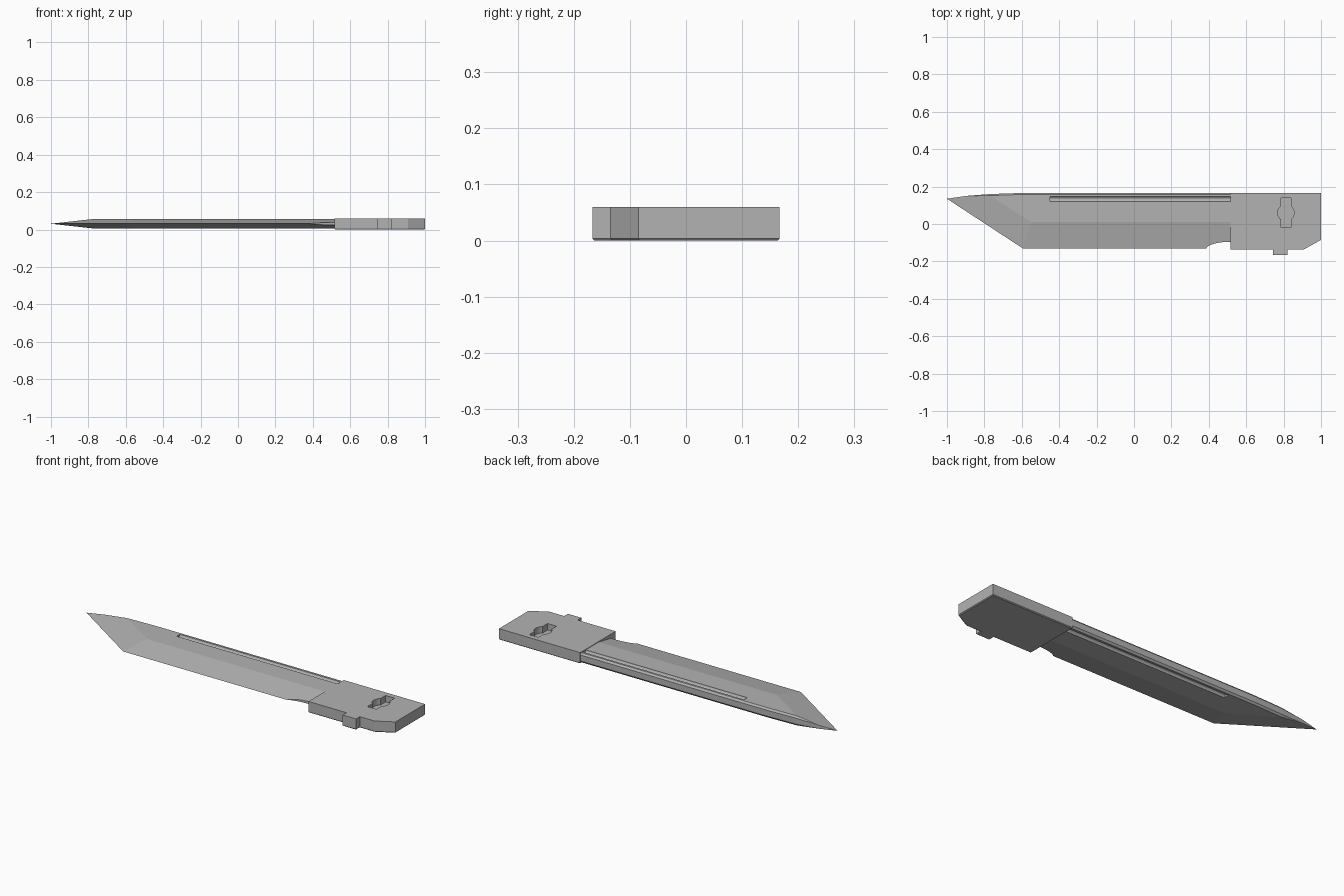
import bpy, bmesh, math
from mathutils import Vector

cube = bpy.data.objects.get("Cube")
if cube:
    bpy.data.objects.remove(cube, do_unlink=True)

steel = bpy.data.materials.new("grey steel")
steel.use_nodes = True
GREY = (0.45, 0.45, 0.45, 1)
steel.diffuse_color = GREY
steel.node_tree.nodes["Principled BSDF"].inputs["Base Color"].default_value = GREY

MID = 0.031    # height of the blade's central plane
HALF = 0.026   # half thickness of the blade
TOP = 0.06     # tang thickness


def add_object(name, bm):
    bmesh.ops.recalc_face_normals(bm, faces=bm.faces)
    mesh = bpy.data.meshes.new(name)
    bm.to_mesh(mesh)
    bm.free()
    mesh.materials.append(steel)
    obj = bpy.data.objects.new(name, mesh)
    bpy.context.collection.objects.link(obj)
    return obj


def prism(name, outline, z0, z1, chamfer=0):
    """Extrude an outline, with an optional chamfer round the underside."""
    bm = bmesh.new()
    base = bm.faces.new([bm.verts.new((x, y, z0)) for x, y in outline])
    parts = bmesh.ops.extrude_face_region(bm, geom=[base])["geom"]
    for v in parts:
        if isinstance(v, bmesh.types.BMVert):
            v.co.z = z1
    if chamfer:
        rim = [e for e in bm.edges if all(v.co.z == bm.verts[:][0].co.z for v in e.verts)]
        bmesh.ops.bevel(bm, geom=rim, offset=chamfer, segments=1, affect='EDGES')
    return add_object(name, bm)


def cut(target, cutter):
    cutter.hide_render = True
    cutter.hide_viewport = True
    cutter.display_type = 'WIRE'
    mod = target.modifiers.new(cutter.name, 'BOOLEAN')
    mod.operation = 'DIFFERENCE'
    mod.solver = 'EXACT'
    mod.object = cutter


# Blade: hull of the edge, the two bevel ridges and the spine
tip = Vector((-1, 0.135))
corner = Vector((-0.595, -0.13))
ridge = Vector((-0.55, 0.01))
root = 0.53
normal = Vector((tip.y - corner.y, corner.x - tip.x)).normalized()
full = (ridge - tip).dot(normal)


def thickness(x, y):
    return HALF * min(1, max(0, (Vector((x, y)) - tip).dot(normal) / full))


bm = bmesh.new()
for x, y in (tip, corner, (root, -0.13)):
    bm.verts.new((x, y, MID))
for side in (-1, 1):
    for x, y in (ridge, (root, ridge.y)):
        bm.verts.new((x, y, MID + side * HALF))
    for x, y in ((-0.9, 0.15), (-0.77, 0.16), (-0.6, 0.166), (root, 0.166)):
        bm.verts.new((x, y, MID + side * min(0.016, 0.8 * thickness(x, y))))
        bm.verts.new((x, y - 0.008, MID + side * thickness(x, y - 0.008)))
bmesh.ops.convex_hull(bm, input=bm.verts[:])
bmesh.ops.dissolve_limit(bm, angle_limit=math.radians(0.5), verts=bm.verts[:], edges=bm.edges[:])
blade = add_object("blade", bm)

# Curved notch at the heel of the edge
arc = [(0.515 - 0.13 * math.sin(a), -0.135 + 0.04 * math.cos(a))
       for a in (math.pi / 2 * i / 10 for i in range(11))]
cut(blade, prism("notch_cutter", [(0.6, -0.095)] + arc + [(0.385, -0.2), (0.6, -0.2)], -0.1, 0.2))

# Long fuller groove on both faces
for side, label in ((1, "upper"), (-1, "lower")):
    bm = bmesh.new()
    bmesh.ops.create_cone(bm, cap_ends=True, segments=20, radius1=0.0135, radius2=0.0135, depth=1.05)
    for v in bm.verts:
        v.co = Vector((v.co.z + 0.075, v.co.x + 0.133, MID + side * HALF + v.co.y))
    cut(blade, add_object(label + "_groove_cutter", bm))

# Tang with clipped corner and locking lug
tang = prism("tang", [(0.515, 0.167), (1, 0.167), (1, -0.085), (0.91, -0.135),
                      (0.822, -0.135), (0.822, -0.167), (0.742, -0.167),
                      (0.742, -0.135), (0.515, -0.135)], 0, TOP, 0.004)

# Blind keyhole pocket: a slot widened by a round middle
cx, cy, half_w, half_l, r = 0.812, 0.06, 0.027, 0.078, 0.044
start = math.acos(half_w / r)
right = [(half_w, -half_l)]
right += [(r * math.cos(a), r * math.sin(a))
          for a in (start * (i / 6 - 1) for i in range(13))]
right += [(half_w, half_l)]
key = right + [(-x, -y) for x, y in right]
cut(tang, prism("keyhole_cutter", [(cx + x, cy + y) for x, y in key], 0.025, 0.1))
